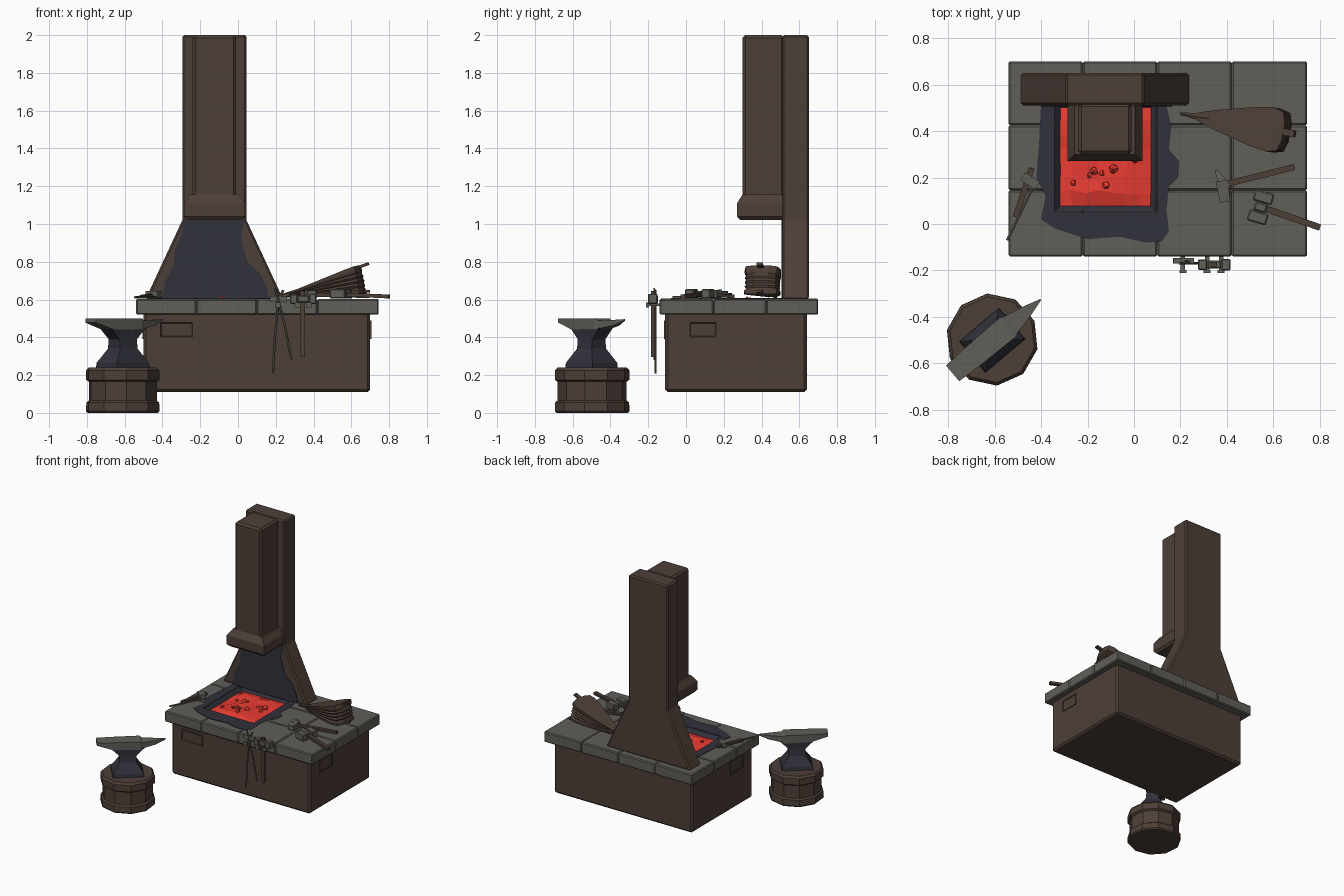
import bpy, bmesh, math, random
from mathutils import Vector, Matrix

if "Cube" in bpy.data.objects:
    bpy.data.objects.remove(bpy.data.objects["Cube"])
random.seed(4)


def material(name, rgb):
    m = bpy.data.materials.new(name)
    m.diffuse_color = (*rgb, 1)
    m.use_nodes = True
    m.node_tree.nodes["Principled BSDF"].inputs["Base Color"].default_value = m.diffuse_color
    return m


BROWN = material("brown_clay", (0.075, 0.050, 0.039))
STONE = material("grey_stone", (0.117, 0.112, 0.098))
SOOT = material("blue_black_soot", (0.030, 0.031, 0.044))
EMBER = material("glowing_red", (0.80, 0.045, 0.032))


def finish(name, bm, mats, bevel=0):
    bmesh.ops.recalc_face_normals(bm, faces=bm.faces)
    me = bpy.data.meshes.new(name)
    bm.to_mesh(me)
    bm.free()
    for m in mats if isinstance(mats, list) else [mats]:
        me.materials.append(m)
    ob = bpy.data.objects.new(name, me)
    bpy.context.collection.objects.link(ob)
    if bevel:
        mod = ob.modifiers.new("bevel", 'BEVEL')
        mod.width, mod.segments = bevel, 1
    return ob


def loft(name, rings, mat, bevel=0, matrix=None):
    """Skin a list of point rings and cap both ends."""
    bm = bmesh.new()
    vs = [[bm.verts.new(p) for p in r] for r in rings]
    n = len(vs[0])
    for a, b in zip(vs, vs[1:]):
        for i in range(n):
            bm.faces.new((a[i], a[(i + 1) % n], b[(i + 1) % n], b[i]))
    bm.faces.new(vs[0][::-1])
    bm.faces.new(vs[-1])
    if matrix:
        bm.transform(matrix)
    return finish(name, bm, mat, bevel)


def rect(x0, x1, y0, y1, z):
    return [(x0, y0, z), (x1, y0, z), (x1, y1, z), (x0, y1, z)]


def box(name, x0, x1, y0, y1, z0, z1, mat, bevel=0):
    return loft(name, [rect(x0, x1, y0, y1, z0), rect(x0, x1, y0, y1, z1)], mat, bevel)


def bar(name, a, b, w, h, mat, taper=1.0, bevel=0):
    """Rectangular bar from a to b, narrowing by taper."""
    a, b = Vector(a), Vector(b)
    d = b - a
    mtx = Matrix.Translation(a) @ d.to_track_quat('X', 'Z').to_matrix().to_4x4()
    rings = [[(x, s * w / 2 * k, t * h / 2 * k) for s, t in ((-1, -1), (1, -1), (1, 1), (-1, 1))]
             for x, k in ((0, 1), (d.length, taper))]
    return loft(name, rings, mat, bevel, mtx)


def rod(name, pts, r, mat, sides=6, r2=None):
    bm = bmesh.new()
    for a, b in zip(pts, pts[1:]):
        a, b = Vector(a), Vector(b)
        d = b - a
        mtx = Matrix.Translation((a + b) / 2) @ d.to_track_quat('Z', 'Y').to_matrix().to_4x4()
        bmesh.ops.create_cone(bm, cap_ends=True, segments=sides, radius1=r,
                              radius2=r if r2 is None else r2, depth=d.length, matrix=mtx)
    return finish(name, bm, mat)


# Hearth base with framed panels on the front and both sides
box("hearth_base", -0.50, 0.70, -0.11, 0.64, 0.11, 0.535, BROWN, 0.014)
for name, c, turn in (("front", (-0.325, -0.11, 0.44), 0), ("right", (0.70, 0.09, 0.44), 90),
                      ("left", (-0.50, 0.09, 0.44), -90)):
    w = 0.095 if name == "front" else 0.08
    rings = [[(sx * (w - i), -d, sz * (0.048 - i)) for sx, sz in ((-1, -1), (1, -1), (1, 1), (-1, 1))]
             for i, d in ((0, -0.01), (0, 0.006), (0.010, 0.006), (0.014, 0.001))]
    loft(name + "_panel", rings, BROWN, 0,
         Matrix.Translation(c) @ Matrix.Rotation(math.radians(turn), 4, 'Z'))

# Stone worktop blocks, with the fire basin cut out of them
basin = loft("basin_cutter", [rect(-0.315, 0.07, 0.08, 0.50, 0.545), rect(-0.315, 0.07, 0.08, 0.50, 0.572),
                              rect(-0.35, 0.105, 0.045, 0.53, 0.612)], [STONE, SOOT])
for p in basin.data.polygons:
    p.material_index = 1
basin.hide_render = True
basin.hide_viewport = True
xs, ys = (-0.54, -0.22, 0.10, 0.42, 0.745), (-0.14, 0.145, 0.425, 0.70)
for i in range(4):
    for j in range(3):
        top = 0.604 + random.uniform(-0.002, 0.001)
        ob = box(f"worktop_block_{i}_{j}", xs[i], xs[i + 1], ys[j], ys[j + 1], 0.52, top,
                 [STONE, SOOT], 0.007)
        cut = ob.modifiers.new("basin", 'BOOLEAN')
        cut.object, cut.operation, cut.solver = basin, 'DIFFERENCE', 'EXACT'

# Soot stain around the basin
outer = [(-0.40, 0.51), (-0.41, 0.32), (-0.42, 0.2), (-0.38, 0.12), (-0.40, 0.02), (-0.34, -0.02),
         (-0.2, -0.065), (-0.06, -0.055), (0.05, -0.08), (0.12, -0.075), (0.15, -0.03), (0.14, 0.06),
         (0.15, 0.16), (0.19, 0.2), (0.195, 0.27), (0.15, 0.32), (0.16, 0.42), (0.14, 0.51)]
inner = [(-0.343, 0.52), (-0.343, 0.052), (0.098, 0.052), (0.098, 0.52)]
bm = bmesh.new()
edges = []
for loop in (outer[:1] + outer[1:] + inner[::-1],):
    vs = [bm.verts.new((x, y, 0.607)) for x, y in loop]
    edges += [bm.edges.new((vs[k], vs[(k + 1) % len(vs)])) for k in range(len(vs))]
bmesh.ops.triangle_fill(bm, edges=edges, use_beauty=True)
ext = bmesh.ops.extrude_face_region(bm, geom=bm.faces[:])
bmesh.ops.translate(bm, verts=[v for v in ext["geom"] if isinstance(v, bmesh.types.BMVert)], vec=(0, 0, -0.004))
finish("hearth_soot", bm, SOOT)

# Bed of embers and loose coals
bm = bmesh.new()
bmesh.ops.create_grid(bm, x_segments=7, y_segments=7, size=0.5)
for v in bm.verts:
    edge = max(abs(v.co.x), abs(v.co.y)) > 0.49
    z = 0.574 if edge else 0.585 + random.uniform(-0.006, 0.012)
    jit = 0 if edge else 0.012
    v.co = (-0.1225 + v.co.x * 0.40 + random.uniform(-jit, jit),
            0.29 + v.co.y * 0.43 + random.uniform(-jit, jit), z)
finish("ember_bed", bm, EMBER)
for k in range(16):
    bm = bmesh.new()
    s = random.uniform(0.011, 0.022)
    at = (random.uniform(-0.27, 0.03), random.uniform(0.11, 0.46), 0.592)
    bmesh.ops.create_icosphere(bm, subdivisions=1, radius=s, matrix=Matrix.Translation(at))
    for v in bm.verts:
        v.co += Vector([random.uniform(-0.25, 0.25) * s for _ in range(3)])
    finish(f"coal_{k}", bm, EMBER)

# Flared back wall running up into the chimney
wall = [(-0.49, 0.60), (0.24, 0.60), (0.045, 1.02), (0.045, 2.0), (-0.295, 2.0), (-0.295, 1.02)]
loft("chimney_back", [[(x, y, z) for x, z in wall] for y in (0.51, 0.65)], BROWN, 0.01)
box("chimney_front", -0.24, -0.01, 0.30, 0.52, 1.05, 2.0, BROWN, 0.014)
loft("chimney_collar", [rect(-0.27, 0.02, 0.285, 0.52, 1.022), rect(-0.287, 0.037, 0.27, 0.52, 1.04),
                        rect(-0.287, 0.037, 0.27, 0.52, 1.11), rect(-0.255, 0.005, 0.30, 0.52, 1.157)], BROWN)
stain = [(-0.40, 0.60), (0.165, 0.60), (0.15, 0.67), (0.115, 0.74), (0.05, 0.80), (0.03, 0.87), (0.015, 0.93),
         (0.035, 1.02), (-0.285, 1.02), (-0.30, 0.94), (-0.335, 0.86), (-0.34, 0.78), (-0.385, 0.70)]
loft("chimney_soot", [[(x, y, z) for x, z in stain] for y in (0.506, 0.512)], SOOT)


# Anvil block: ten-sided stump with two bands
def decagon(r, z):
    return [(-0.61 + r * math.cos(math.radians(24 + 36 * k)), -0.497 + r * math.sin(math.radians(24 + 36 * k)), z)
            for k in range(10)]


loft("anvil_stump", [decagon(r, z) for r, z in ((0.19, 0), (0.199, 0.01), (0.197, 0.055), (0.184, 0.065),
     (0.184, 0.165), (0.198, 0.175), (0.198, 0.225), (0.185, 0.24))], BROWN)

# Anvil
turn = Matrix.Translation((-0.61, -0.50, 0)) @ Matrix.Rotation(math.radians(40), 4, 'Z')
loft("anvil_body", [rect(-l, l, -w, w, z) for z, l, w in ((0.235, 0.112, 0.088), (0.265, 0.11, 0.085),
     (0.34, 0.06, 0.05), (0.39, 0.06, 0.045), (0.45, 0.12, 0.047))], SOOT, 0, turn)
loft("anvil_face", [[(x, -w, a), (x, w, a), (x, w, b), (x, -w, b)] for x, w, a, b in (
     (-0.222, 0.044, 0.478, 0.5), (-0.11, 0.05, 0.443, 0.5), (0.09, 0.054, 0.438, 0.5),
     (0.105, 0.045, 0.445, 0.49), (0.20, 0.024, 0.462, 0.492), (0.272, 0.003, 0.488, 0.496))], STONE, 0, turn)

# Bellows: pleated fan of outlines hinged at the nozzle
half = [(0.08, 0.018), (0.16, 0.042), (0.34, 0.085), (0.42, 0.097), (0.465, 0.085), (0.48, 0.04)]
outline = half + [(u, -v) for u, v in half[::-1]]
rings = []
steps = [(2.5, 1), (5, 1)] + [(5 + 1.5 * k, 0.88 if k % 2 else 0.97) for k in range(1, 9)] + [(18.5, 1), (21, 1)]
for deg, s in steps:
    c, n = math.cos(math.radians(deg)), math.sin(math.radians(deg))
    rings.append([(u * (0.9 + 0.1 * s) * c, v * s, u * n) for u, v in outline])
place = Matrix.Translation((0.20, 0.475, 0.609)) @ Matrix.Rotation(math.radians(-10), 4, 'Z')
loft("bellows", rings, BROWN, 0, place)
rod("bellows_nozzle", [place @ Vector((0, 0, 0.004)), place @ Vector((0.13, 0, 0.028))], 0.007, BROWN, 6, 0.022)
for k, (deg, u) in enumerate(((4, 0.505), (20, 0.53))):
    d = Vector((math.cos(math.radians(deg)), 0, math.sin(math.radians(deg))))
    bar(f"bellows_handle_{k}", place @ (d * 0.46), place @ (d * u), 0.03, 0.014, BROWN)

# Tools lying on the worktop
bar("pick_hammer_handle", (0.37, 0.165, 0.625), (0.69, 0.245, 0.617), 0.026, 0.018, BROWN)
bar("pick_hammer_head", (0.395, 0.155, 0.63), (0.352, 0.232, 0.628), 0.05, 0.042, STONE, 0.2)
bar("pick_hammer_poll", (0.378, 0.186, 0.63), (0.392, 0.095, 0.63), 0.055, 0.045, STONE, 0.8)
bar("sledge_handle", (0.54, 0.075, 0.628), (0.80, -0.015, 0.616), 0.028, 0.02, BROWN)
for k, (s, e, w) in enumerate(((0, 0.05, 0.085), (0.05, 0.09, 0.055), (0.09, 0.14, 0.085))):
    p = [(0.525 + 0.28 * t, 0.005 + 0.96 * t, 0.63) for t in (s, e)]
    bar(f"sledge_head_{k}", p[0], p[1], w, w * 0.6, STONE, 1, 0.006)
bar("small_hammer_handle", (-0.51, 0.03, 0.615), (-0.44, 0.24, 0.625), 0.024, 0.018, BROWN)
bar("small_hammer_head", (-0.478, 0.205, 0.628), (-0.415, 0.165, 0.628), 0.04, 0.035, STONE)
rod("poker", [(-0.545, -0.07, 0.612), (-0.43, 0.17, 0.612)], 0.007, STONE)

# Pegs, tongs and hammer hanging on the front edge
for k, x in enumerate((0.21, 0.315, 0.375)):
    bar(f"peg_{k}", (x, -0.13, 0.572), (x, -0.207, 0.572), 0.018, 0.014, STONE)
    bar(f"peg_tip_{k}", (x, -0.197, 0.572), (x, -0.211, 0.572), 0.03, 0.026, STONE)
rod("tongs_left", [(0.185, -0.162, 0.21), (0.195, -0.162, 0.40), (0.215, -0.162, 0.60), (0.24, -0.162, 0.65)], 0.006, STONE)
rod("tongs_right", [(0.283, -0.168, 0.28), (0.25, -0.168, 0.45), (0.215, -0.168, 0.59), (0.195, -0.168, 0.66)], 0.006, STONE)
bar("tongs_jaw", (0.168, -0.158, 0.605), (0.258, -0.158, 0.60), 0.022, 0.03, STONE)
bar("hung_hammer_handle", (0.342, -0.175, 0.295), (0.342, -0.175, 0.645), 0.022, 0.028, BROWN)
for k, (a, b, w) in enumerate(((0.275, 0.315, 0.046), (0.315, 0.375, 0.034), (0.375, 0.415, 0.05))):
    bar(f"hung_hammer_head_{k}", (a, -0.175, 0.603), (b, -0.175, 0.603), w, w * 1.1, STONE, 1, 0.005)
